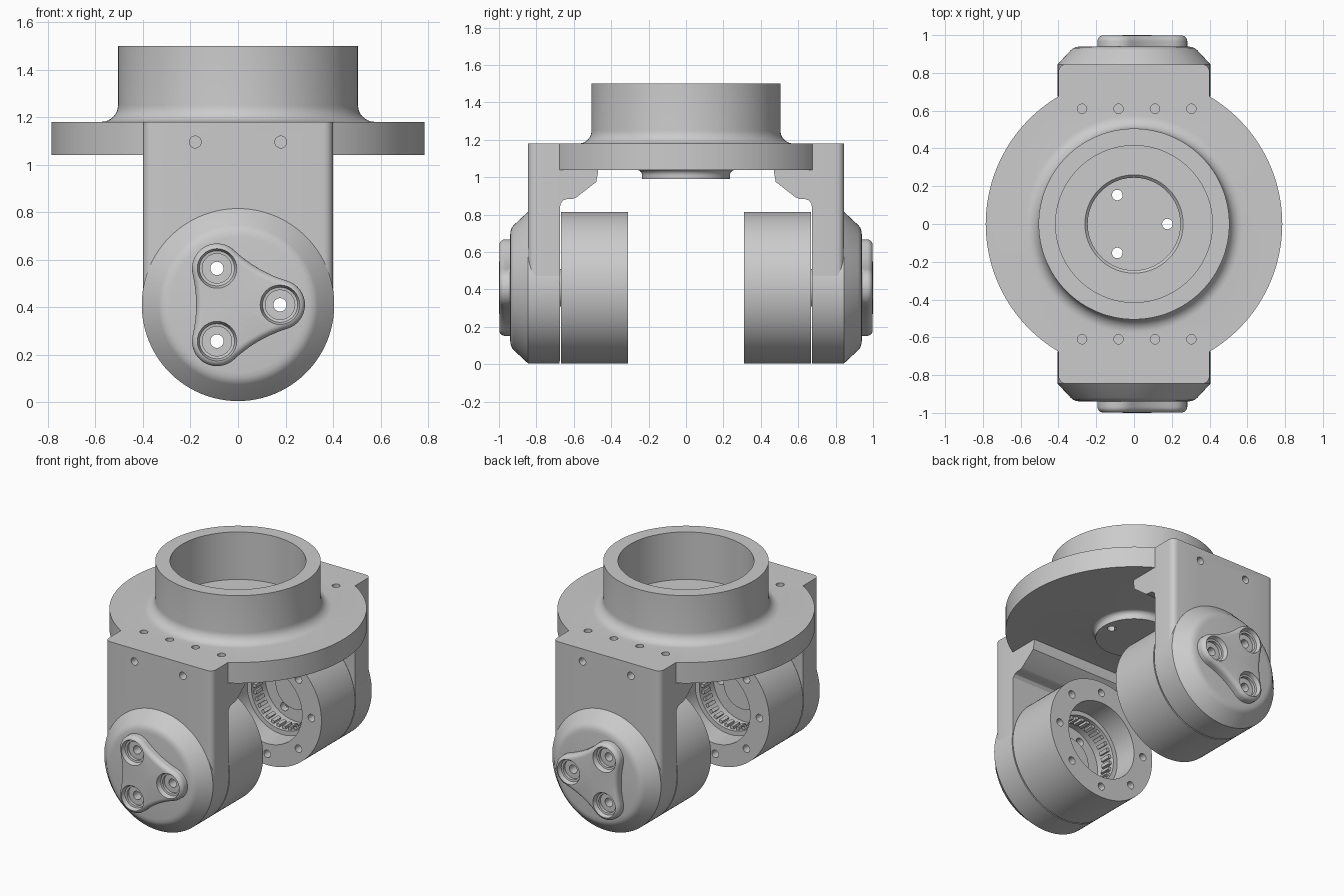
import bpy, bmesh
from math import sin, cos, pi, radians, atan2, hypot
from mathutils import Matrix

default = bpy.data.objects.get("Cube")
if default:
    bpy.data.objects.remove(default, do_unlink=True)

AXLE_Z = 0.41
# Local z points outward along -y, local y points up, origin on the axle
AXLE = Matrix.Translation((0, 0, AXLE_Z)) @ Matrix.Rotation(pi / 2, 4, 'X')
SCREW_R = 0.177
SCREW_ANGLES = [0, 120, 240]


def polar(r, degrees):
    return r * cos(radians(degrees)), r * sin(radians(degrees))


def skin(bm, rings):
    """Join equal rings of vertices; a ring of one vertex is a pole."""
    for a, b in zip(rings, rings[1:]):
        n = max(len(a), len(b))
        for i in range(n):
            j = (i + 1) % n
            if len(a) == 1:
                bm.faces.new((a[0], b[i], b[j]))
            elif len(b) == 1:
                bm.faces.new((a[i], a[j], b[0]))
            else:
                bm.faces.new((a[i], a[j], b[j], b[i]))


def lathe(bm, profile, matrix=Matrix(), sides=96):
    """Turn (radius, height) points around local z, closing both ends."""
    profile = [(0, profile[0][1])] + profile + [(0, profile[-1][1])]
    rings = []
    for r, h in profile:
        count = sides if r else 1
        rings.append([bm.verts.new(matrix @ Matrix.Translation(
            (r * cos(2 * pi * i / sides), r * sin(2 * pi * i / sides), h)).translation)
            for i in range(count)])
    skin(bm, rings)


def finish(bm, name):
    bmesh.ops.recalc_face_normals(bm, faces=bm.faces)
    mesh = bpy.data.meshes.new(name)
    bm.to_mesh(mesh)
    bm.free()
    obj = bpy.data.objects.new(name, mesh)
    bpy.context.collection.objects.link(obj)
    return obj


def activate(obj):
    for other in bpy.context.selected_objects:
        other.select_set(False)
    obj.select_set(True)
    bpy.context.view_layer.objects.active = obj


def combine(obj, tool, operation='DIFFERENCE', keep=False):
    activate(obj)
    mod = obj.modifiers.new("combine", 'BOOLEAN')
    mod.operation, mod.object, mod.solver = operation, tool, 'EXACT'
    bpy.ops.object.modifier_apply(modifier=mod.name)
    if not keep:
        bpy.data.objects.remove(tool, do_unlink=True)


def smooth(obj, mirrored=True):
    activate(obj)
    bpy.ops.object.shade_smooth_by_angle(angle=radians(30))
    if mirrored:
        mod = obj.modifiers.new("back_copy", 'MIRROR')
        mod.use_axis = (False, True, False)
        mod.use_mirror_merge = False


def mirrored_y(obj):
    """Separate back copy of a front part."""
    bm = bmesh.new()
    bm.from_mesh(obj.data)
    bmesh.ops.scale(bm, vec=(1, -1, 1), verts=bm.verts)
    return finish(bm, obj.name + "_back")


# Flange with collar, bore and lower boss
profile = [(0.235, 0.99)]
profile += [(0.265 - 0.03 * cos(t * pi / 12), 1.01 + 0.03 * sin(t * pi / 12)) for t in range(7)]
profile += [(0.785, 1.04), (0.785, 1.18)]
profile += [(0.575 - 0.07 * sin(t * pi / 16), 1.25 - 0.07 * cos(t * pi / 16)) for t in range(9)]
profile += [(0.505, 1.5), (0.415, 1.5), (0.415, 1.18), (0.26, 1.18), (0.245, 1.165), (0.245, 1.04)]
bm = bmesh.new()
lathe(bm, profile, sides=128)
flange = finish(bm, "flange")

# Side arm: profile in y and z, swept across x, outer corners rounded
arm_profile = [(-0.845, AXLE_Z), (-0.845, 1.18), (-0.6, 1.18), (-0.6, 1.1), (-0.47, 1.1),
               (-0.47, 1.03), (-0.48, 0.975), (-0.585, 0.893), (-0.605, 0.885), (-0.63, 0.885),
               (-0.655, 0.877), (-0.67, 0.86), (-0.675, 0.83), (-0.675, AXLE_Z)]
bm = bmesh.new()
ends = [[bm.verts.new((x, y, z)) for y, z in arm_profile] for x in (-0.4, 0.4)]
skin(bm, ends)
for end in ends:
    bm.faces.new(end)
corners = [e for e in bm.edges if all(v.co.y < -0.84 for v in e.verts)
           and e.verts[0].co.x == e.verts[1].co.x]
bmesh.ops.bevel(bm, geom=corners, offset=0.04, segments=5, profile=0.5, affect='EDGES')
arm = finish(bm, "arm")
combine(flange, mirrored_y(arm), 'UNION')
combine(flange, arm, 'UNION')

# Screw passages through cover, cap, arm and drive
bm = bmesh.new()
for angle in SCREW_ANGLES:
    x, y = polar(SCREW_R, angle)
    lathe(bm, [(0.028, 0.55), (0.028, 0.948), (0.062, 0.948), (0.062, 0.968),
               (0.074, 0.97), (0.084, 1.0), (0.09, 1.03)],
          AXLE @ Matrix.Translation((x, y, 0)), 32)
screws = finish(bm, "screw_cutter")
screws.hide_render = True

# Flange holes: three through the floor, blind rows on top and on the arms
bm = bmesh.new()
for angle in SCREW_ANGLES:
    x, y = polar(SCREW_R, angle)
    lathe(bm, [(0.028, 0.95), (0.028, 1.1)], Matrix.Translation((x, y, 0)), 24)
for side in (-1, 1):
    for i in range(4):
        spot = Matrix.Translation((-0.275 + 0.193 * i, side * 0.61, 0))
        lathe(bm, [(0.025, 1.07), (0.025, 1.25)], spot, 24)
    for x in (-0.18, 0.18):
        spot = Matrix.Translation((x, 0, 1.095)) @ Matrix.Rotation(side * pi / 2, 4, 'X')
        lathe(bm, [(0.025, 0.72), (0.025, 0.9)], spot, 24)
combine(flange, finish(bm, "hole_cutter"))
combine(flange, mirrored_y(screws))
combine(flange, screws, keep=True)
smooth(flange, mirrored=False)

# Round end cap
bm = bmesh.new()
lathe(bm, [(0.405, 0.675), (0.405, 0.845), (0.335, 0.92), (0.322, 0.931),
           (0.305, 0.937), (0.285, 0.94)], AXLE)
cap = finish(bm, "end_cap")
combine(cap, screws, keep=True)
smooth(cap)

# Three-lobed cover: lobe arcs blended by wide hollow arcs
LOBE, HOLLOW, WAIST = 0.105, 0.575, 0.176


def lobed_outline(inset):
    centre = HOLLOW + WAIST
    lx, ly = polar(SCREW_R, 60)
    blend = atan2(ly, centre - lx) * 180 / pi
    points = []
    for angle in SCREW_ANGLES:
        cx, cy = polar(SCREW_R, angle)
        reach = 60 + blend
        for i in range(17):
            dx, dy = polar(LOBE - inset, angle - reach + 2 * reach * i / 16)
            points.append((cx + dx, cy + dy))
        hx, hy = polar(centre, angle + 60)
        for i in range(1, 8):
            dx, dy = polar(HOLLOW + inset, angle + 240 + blend - 2 * blend * i / 8)
            points.append((hx + dx, hy + dy))
    return points


bm = bmesh.new()
layers = [(0, 0.93), (0, 0.968)]
layers += [(0.03 * (1 - cos(t * pi / 10)), 0.968 + 0.03 * sin(t * pi / 10)) for t in range(1, 6)]
rings = [[bm.verts.new(AXLE @ Matrix.Translation((x, y, h)).translation)
          for x, y in lobed_outline(inset)] for inset, h in layers]
skin(bm, rings)
bm.faces.new(rings[0])
top = bm.verts.new(AXLE @ Matrix.Translation((0, 0, 1.0)).translation)
skin(bm, [rings[-1], [top]])
cover = finish(bm, "lobed_cover")
combine(cover, screws, keep=True)
smooth(cover)

# Hollow drive housing with a bolt circle on its open face
bm = bmesh.new()
lathe(bm, [(0.1, 0.68), (0.1, 0.667), (0.405, 0.667), (0.405, 0.31), (0.26, 0.31),
           (0.26, 0.47), (0.23, 0.47), (0.23, 0.62), (0.14, 0.62), (0.14, 0.6)], AXLE)
drive = finish(bm, "drive_housing")
bm = bmesh.new()
for i in range(8):
    x, y = polar(0.33, 45 * i)
    lathe(bm, [(0.025, 0.25), (0.025, 0.41)], AXLE @ Matrix.Translation((x, y, 0)), 24)
combine(drive, finish(bm, "bolt_cutter"))
combine(drive, screws)
smooth(drive)

# Ring of teeth inside the drive
bm = bmesh.new()
for i in range(32):
    matrix = (AXLE @ Matrix.Rotation(2 * pi * i / 32, 4, 'Z')
              @ Matrix.Translation((0.225, 0, 0.525)) @ Matrix.Diagonal((0.03, 0.022, 0.07, 1)))
    bmesh.ops.create_cube(bm, size=1, matrix=matrix)
smooth(finish(bm, "inner_teeth"))
